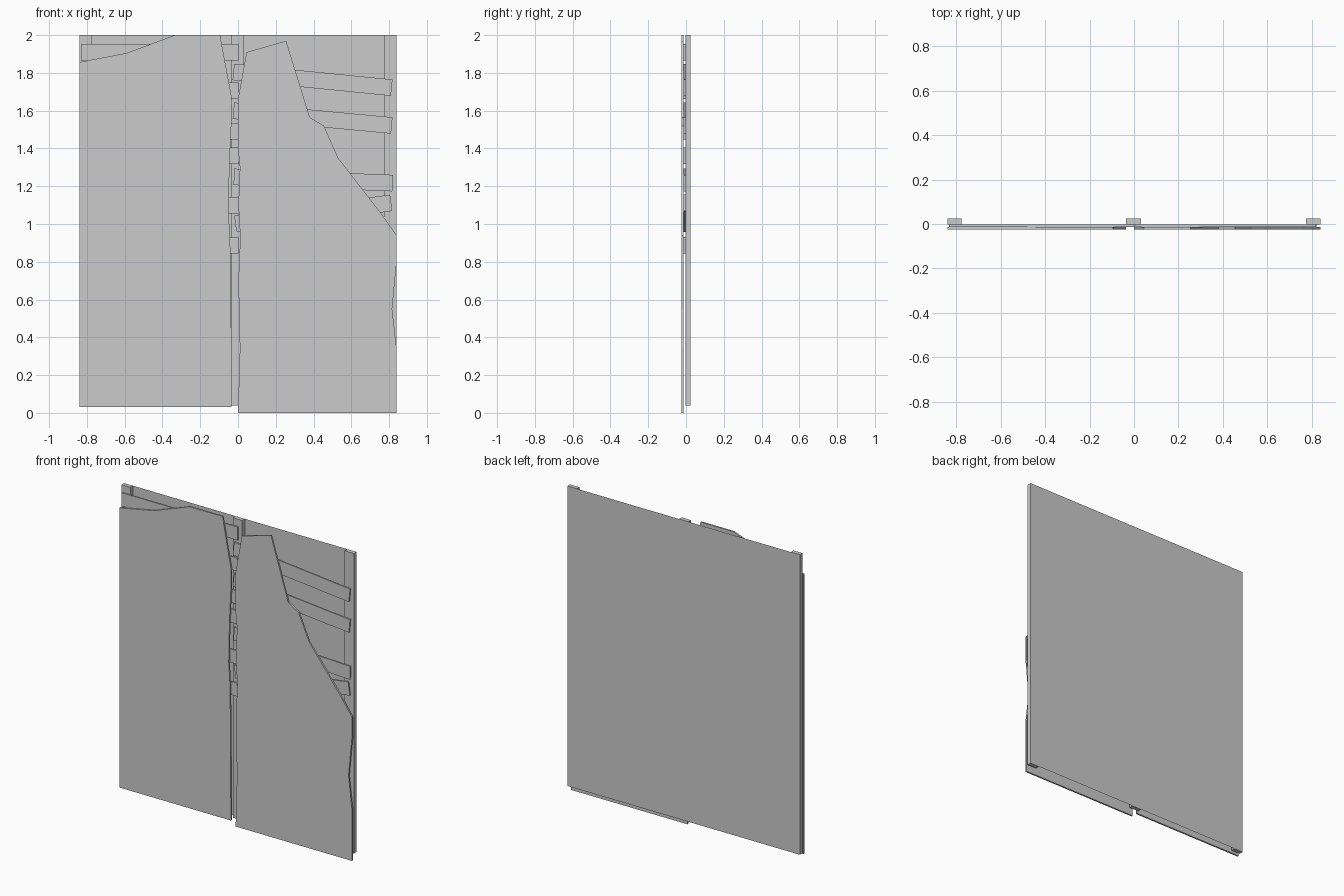
import bpy
import math

if "Cube" in bpy.data.objects:
    bpy.data.objects.remove(bpy.data.objects["Cube"])


def prism(name, outline, y0, y1):
    """Extrude an (x, z) outline from y0 (front) to y1 (back)."""
    n = len(outline)
    verts = [(x, y0, z) for x, z in outline] + [(x, y1, z) for x, z in outline]
    faces = [tuple(range(n)), tuple(reversed(range(n, 2 * n)))]
    faces += [(i, i + n, (i + 1) % n + n, (i + 1) % n) for i in range(n)]
    return add(name, verts, faces)


def add(name, verts, faces):
    mesh = bpy.data.meshes.new(name)
    mesh.from_pydata(verts, [], faces)
    obj = bpy.data.objects.new(name, mesh)
    bpy.context.collection.objects.link(obj)
    return obj


def slat(name, xa, za, xb, zb, w=0.087):
    """Thin board; za and zb are the top heights at its two ends."""
    a = math.atan2(zb - za, xb - xa)
    dx, dz = w * math.sin(a), -w * math.cos(a)
    prism(name, [(xa, za), (xa + dx, za + dz), (xb + dx, zb + dz), (xb, zb)],
          -0.0125, -0.003)


BASE, TOP, HALF = 0.04, 2.0, 0.84

# Backing sheet
add("back_sheet", [(-HALF, 0.0245, BASE), (HALF, 0.0245, BASE),
                   (HALF, 0.0245, TOP), (-HALF, 0.0245, TOP)], [(3, 2, 1, 0)])

# Upright studs
for side, x0, x1 in (("left", -HALF, -0.775), ("middle", -0.035, 0.032),
                     ("right", 0.773, HALF)):
    prism(side + "_stud", [(x0, BASE), (x1, BASE), (x1, TOP), (x0, TOP)],
          -0.003, 0.024)

# Level slats of the left bay
for i, (z, end) in enumerate([(1.953, 0.005), (1.75, 0.004), (1.535, 0.0),
                              (1.405, 0.006), (1.143, 0.008), (0.932, 0.002)]):
    slat(f"left_slat_{i}", -0.832, z, end, z)

# Crooked slats of the right bay
for i, (za, xb, zb) in enumerate([(1.848, 0.818, 1.765), (1.643, 0.818, 1.565),
                                  (1.293, 0.82, 1.26), (1.045, 0.805, 1.155)]):
    slat(f"right_slat_{i}", -0.02, za, xb, zb)

# Broken facing boards
left = [(-HALF, 0.03), (-0.035, 0.03), (-0.036, 0.60), (-0.042, 0.93),
        (-0.05, 1.06), (-0.045, 1.32), (-0.035, 1.53), (-0.035, 1.68),
        (-0.095, TOP), (-0.335, TOP), (-0.59, 1.905), (-HALF, 1.857)]
right = [(0, 0), (HALF, 0), (HALF, 0.34), (0.816, 0.55), (HALF, 0.80),
         (HALF, 0.94), (0.755, 1.06), (0.53, 1.35), (0.455, 1.52),
         (0.38, 1.565), (0.255, 1.97), (0.045, 1.91), (0, 1.66), (0, 1.40),
         (0.01, 1.30), (0.002, 1.10), (0.012, 0.93), (0.002, 0.70), (0.01, 0.34)]
prism("left_board", left, -0.0245, -0.0135)
prism("right_board", right, -0.0245, -0.0135)
